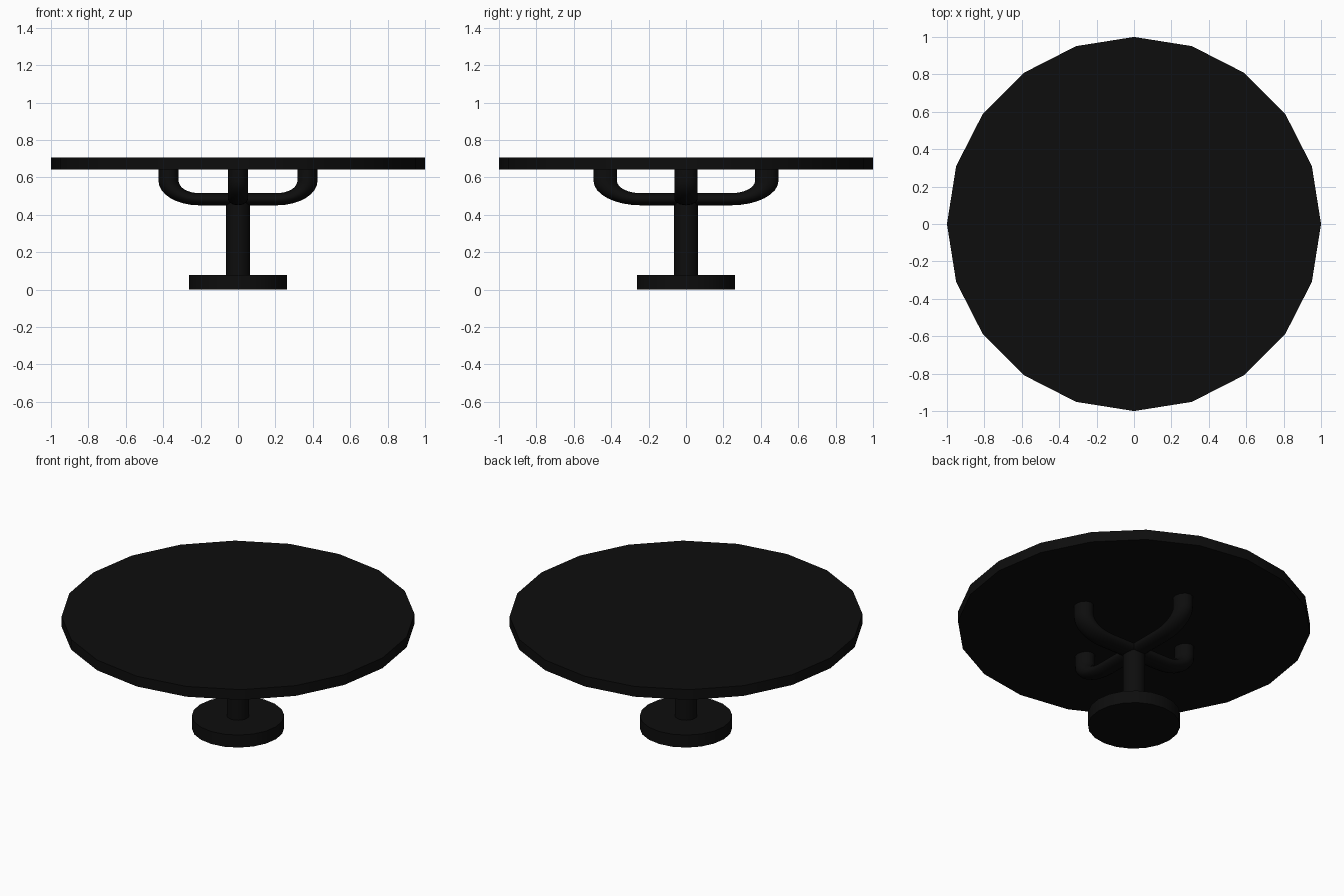
import bpy
from math import sin, cos, pi, radians

default = bpy.data.objects.get("Cube")
if default:
    bpy.data.objects.remove(default)

# Single matte black finish
black = bpy.data.materials.new("black")
black.use_nodes = True
colour = (0.004, 0.004, 0.004, 1)
black.diffuse_color = colour
black.node_tree.nodes["Principled BSDF"].inputs["Base Color"].default_value = colour


def smooth(obj):
    bpy.ops.object.select_all(action="DESELECT")
    obj.select_set(True)
    bpy.context.view_layer.objects.active = obj
    bpy.ops.object.shade_smooth_by_angle(angle=radians(40))


def disc(name, radius, bottom, top, sides=20):
    bpy.ops.mesh.primitive_cylinder_add(
        vertices=sides, radius=radius, depth=top - bottom,
        location=(0, 0, (bottom + top) / 2))
    obj = bpy.context.object
    obj.name = name
    obj.data.materials.append(black)
    smooth(obj)


disc("table_top", 1.0, 0.642, 0.706)
disc("column", 0.063, 0.05, 0.49)
disc("base", 0.262, 0, 0.078)

# Crossed U-shaped support arms: round tubes, squashed by the object scale
REACH, BEND, RISE, STEPS = 0.432, 0.19, 0.36, 8
half = [(REACH - BEND + BEND * sin(a), BEND - BEND * cos(a))
        for a in (i * pi / 2 / STEPS for i in range(STEPS + 1))]
half.append((REACH, RISE))
profile = [(-d, h) for d, h in reversed(half)] + half

curve = bpy.data.curves.new("support_arms", "CURVE")
curve.dimensions = "3D"
curve.bevel_depth = 0.0625
curve.bevel_resolution = 4
curve.use_fill_caps = True
for dx, dy in ((1, 0), (0, 1)):
    spline = curve.splines.new("POLY")
    spline.points.add(len(profile) - 1)
    for point, (d, h) in zip(spline.points, profile):
        point.co = (d * dx, d * dy, h, 1)
curve.materials.append(black)

arms = bpy.data.objects.new("support_arms", curve)
arms.location.z = 0.483
arms.scale = (0.86, 1, 0.52)
bpy.context.collection.objects.link(arms)
bpy.ops.object.select_all(action="DESELECT")
arms.select_set(True)
bpy.context.view_layer.objects.active = arms
bpy.ops.object.convert(target="MESH")
smooth(bpy.context.object)
